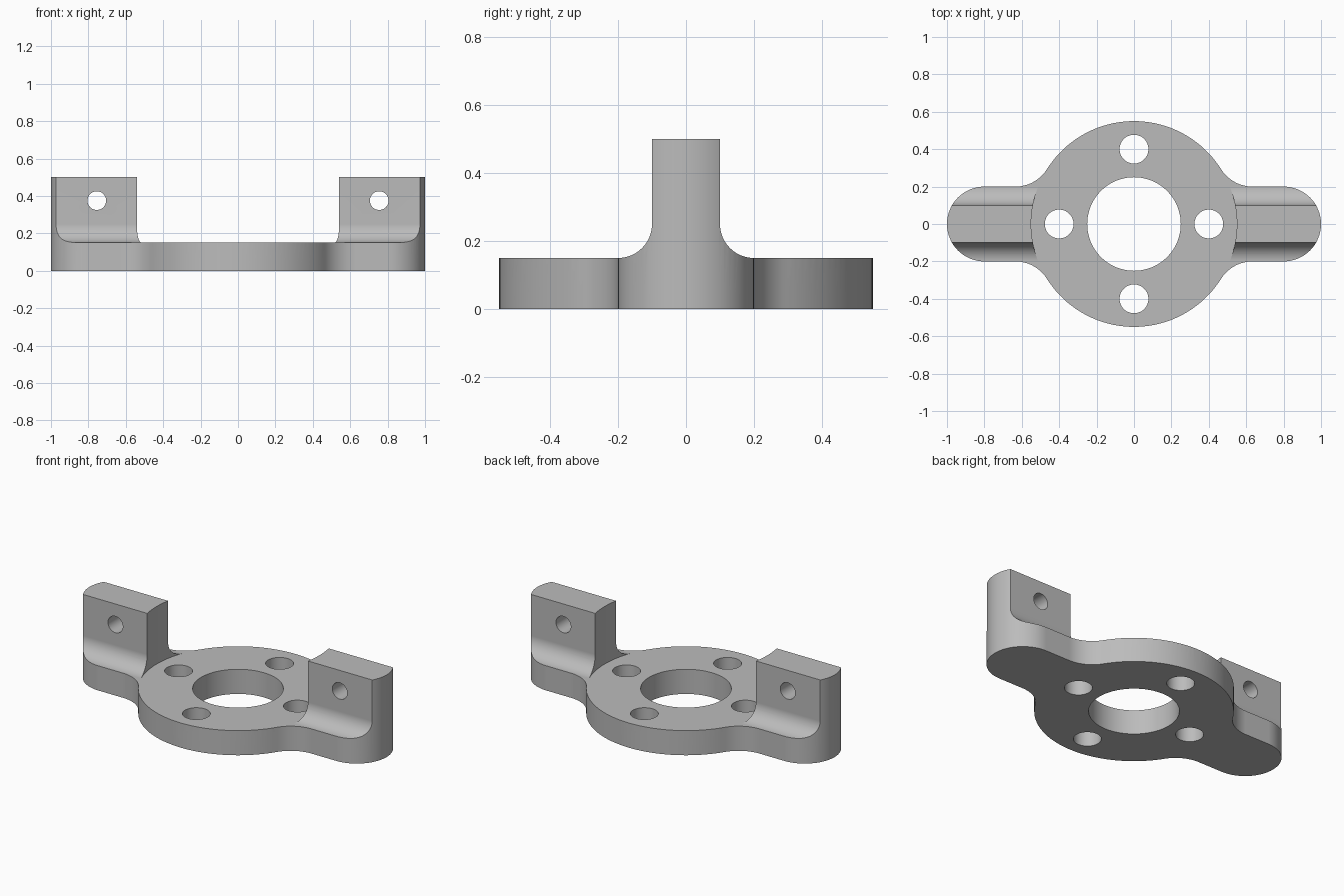
import bpy, bmesh
from math import sin, cos, pi, atan2, sqrt, radians
from mathutils import Vector

cube = bpy.data.objects.get("Cube")
if cube:
    bpy.data.objects.remove(cube, do_unlink=True)

DISC_R, ARM_R, FILLET = 0.55, 0.2, 0.2
PLATE_Z, TOP_Z, RIB = 0.15, 0.5, 0.1


def arc(cx, cy, r, start, end, steps):
    """Points along an arc, both ends included."""
    angles = [start + (end - start) * i / steps for i in range(steps + 1)]
    return [(cx + r * cos(a), cy + r * sin(a)) for a in angles]


def prism(name, outline, place, sweep):
    """Extrude a closed 2D outline into a solid."""
    bm = bmesh.new()
    face = bm.faces.new([bm.verts.new(place(*p)) for p in outline])
    moved = bmesh.ops.extrude_face_region(bm, geom=[face])["geom"]
    verts = [v for v in moved if isinstance(v, bmesh.types.BMVert)]
    bmesh.ops.translate(bm, verts=verts, vec=Vector(sweep))
    bmesh.ops.recalc_face_normals(bm, faces=bm.faces)
    mesh = bpy.data.meshes.new(name)
    bm.to_mesh(mesh)
    bm.free()
    obj = bpy.data.objects.new(name, mesh)
    bpy.context.collection.objects.link(obj)
    return obj


def circle(cx, cy, r, steps):
    return arc(cx, cy, r, 0, 2 * pi, steps)[:-1]


def cut(body, cutter):
    """Subtract a cutter, then discard it."""
    cutter.hide_render = True
    mod = body.modifiers.new("cut", "BOOLEAN")
    mod.operation, mod.solver, mod.object = "DIFFERENCE", "EXACT", cutter
    bpy.ops.object.modifier_apply(modifier=mod.name)
    bpy.data.objects.remove(cutter, do_unlink=True)


# Outline: round disc blended into two round-ended arms
blend_y = ARM_R + FILLET
blend_x = sqrt((DISC_R + FILLET) ** 2 - blend_y ** 2)
blend_a = atan2(blend_y, blend_x)
quarter = arc(1 - ARM_R, 0, ARM_R, 0, pi / 2, 16)
quarter += arc(blend_x, blend_y, FILLET, -pi / 2, blend_a - pi, 14)
quarter += arc(0, 0, DISC_R, blend_a, pi / 2, 20)[1:]
half = quarter + [(-x, y) for x, y in reversed(quarter[:-1])]
outline = half + [(x, -y) for x, y in reversed(half[1:-1])]

body = prism("flange_bracket", outline, lambda x, y: (x, y, 0), (0, 0, TOP_Z))
bpy.context.view_layer.objects.active = body
body.select_set(True)

# Pare both sides down to upright lugs with filleted feet
side = [(RIB, 1)] + arc(2 * RIB, PLATE_Z + RIB, RIB, pi, 1.5 * pi, 16)
side += [(1, PLATE_Z), (1, 1)]
for s in (1, -1):
    cut(body, prism("side_cutter", side, lambda y, z: (-1.5, s * y, z), (3, 0, 0)))

# Clear the space above the disc, leaving curved inner lug faces
cut(body, prism("disc_cutter", circle(0, 0, DISC_R, 128),
                lambda x, y: (x, y, PLATE_Z), (0, 0, 1)))

# Centre bore and four mounting holes
holes = [(0, 0, 0.25, 96)]
holes += [(0.4 * cos(i * pi / 2), 0.4 * sin(i * pi / 2), 0.077, 48) for i in range(4)]
for hole in holes:
    cut(body, prism("hole_cutter", circle(*hole), lambda x, y: (x, y, -1), (0, 0, 2)))

# Cross holes through the lugs
for s in (1, -1):
    cut(body, prism("pin_cutter", circle(s * 0.755, 0.375, 0.05, 40),
                    lambda x, z: (x, -1, z), (0, 2, 0)))

# Plain grey metal
grey = bpy.data.materials.new("grey_metal")
grey.use_nodes = True
colour = (0.5, 0.5, 0.5, 1)
grey.diffuse_color = colour
grey.node_tree.nodes["Principled BSDF"].inputs["Base Color"].default_value = colour
body.data.materials.clear()
body.data.materials.append(grey)

# Smooth curved walls, crisp corners
bpy.ops.object.shade_smooth_by_angle(angle=radians(25))
weighted = body.modifiers.new("even_shading", "WEIGHTED_NORMAL")
weighted.keep_sharp = True
bpy.ops.object.modifier_apply(modifier=weighted.name)
